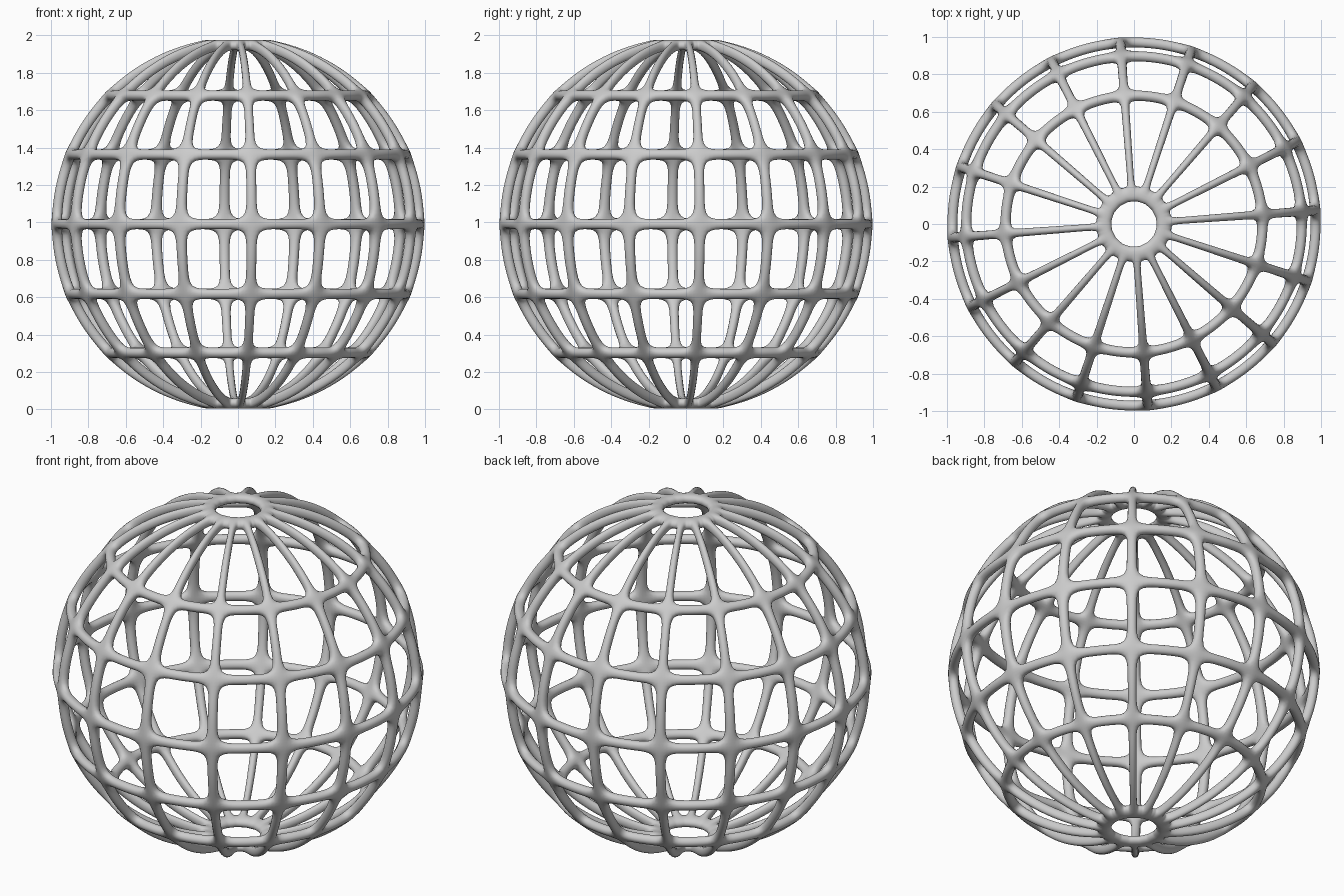
import bpy, bmesh
from math import pi, sin, cos, acos, radians

if "Cube" in bpy.data.objects:
    bpy.data.objects.remove(bpy.data.objects["Cube"])

R = 0.973            # mid-surface radius of the cage
HALF = 0.029         # half width of a ring bar
CENTRE_Z = 0.99
SEGMENTS = 16
OFFSET = radians(4.3)


def spread(a, b, n):
    """n evenly spaced values strictly between a and b."""
    return [a + (b - a) * k / (n + 1) for k in range(1, n + 1)]


# latitude lines: (angle, True if a ring bar starts here), bottom to top
h = HALF / R
hub_in, hub_out = acos(0.118 / R), acos(0.205 / R)
bands = [(-hub_in, -hub_out)]
bands += [(radians(d) - h, radians(d) + h) for d in (-45, -22.5, 0, 22.5, 45)]
bands += [(hub_out, hub_in)]
lats, is_ring = [], []
for i, (lo, hi) in enumerate(bands):
    lats += [lo, hi]
    is_ring.append(True)
    if i < len(bands) - 1:
        inner = spread(hi, bands[i + 1][0], 5 if i in (0, 5) else 2)
        lats += inner
        is_ring += [False] * (len(inner) + 1)


def bar_half_angle(lat):
    """Meridian bars taper slightly towards the pole hubs."""
    width = 0.031 - 0.012 * min(abs(lat) / hub_out, 1)
    return width / (R * cos(lat))


# flat lattice on the sphere
bm = bmesh.new()
rows = []
step = 2 * pi / SEGMENTS
for lat in lats:
    a = bar_half_angle(lat)
    row = []
    for s in range(SEGMENTS):
        for off in [-a, a] + spread(a, step - a, 2):
            lon = OFFSET + s * step + off
            row.append(bm.verts.new((R * cos(lat) * cos(lon),
                                     R * cos(lat) * sin(lon), R * sin(lat))))
    rows.append(row)
n = len(rows[0])
for r in range(len(rows) - 1):
    for c in range(n):
        if is_ring[r] or c % 4 == 0:
            d = (c + 1) % n
            bm.faces.new((rows[r][c], rows[r][d], rows[r + 1][d], rows[r + 1][c]))
bmesh.ops.delete(bm, geom=[v for v in bm.verts if not v.link_faces], context='VERTS')
for f in bm.faces:
    f.smooth = True

mesh = bpy.data.meshes.new("lattice_sphere")
bm.to_mesh(mesh)
bm.free()
cage = bpy.data.objects.new("lattice_sphere", mesh)
bpy.context.collection.objects.link(cage)
cage.location.z = CENTRE_Z

# thickness, then rounding of bars and junctions
solid = cage.modifiers.new("thickness", 'SOLIDIFY')
solid.thickness = 2 * HALF
solid.offset = 0
smooth = cage.modifiers.new("rounding", 'SUBSURF')
smooth.levels = smooth.render_levels = 2
